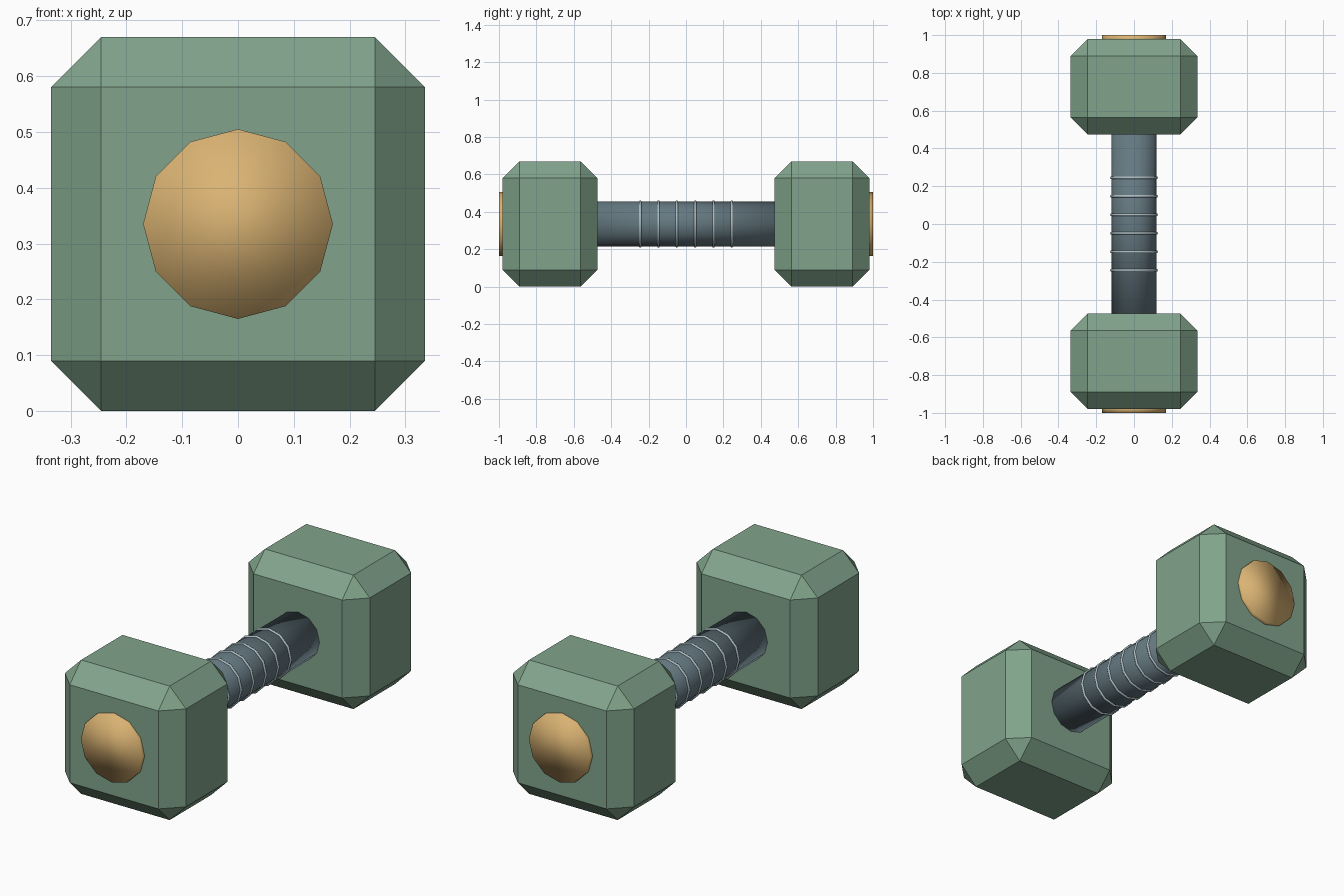
import bpy
from math import pi

if "Cube" in bpy.data.objects:
    bpy.data.objects.remove(bpy.data.objects["Cube"])

CZ = 0.335  # height of the bar axis


def material(name, rgb):
    m = bpy.data.materials.new(name)
    m.diffuse_color = (*rgb, 1)
    m.use_nodes = True
    m.node_tree.nodes["Principled BSDF"].inputs["Base Color"].default_value = m.diffuse_color
    return m


GREEN = material("green_paint", (0.22, 0.37, 0.26))
STEEL = material("dark_steel", (0.13, 0.19, 0.22))
LIGHT = material("light_steel", (0.42, 0.52, 0.56))
BRASS = material("brass", (0.70, 0.45, 0.17))


def finish(name, mat, smooth=False):
    ob = bpy.context.object
    ob.name = name
    ob.data.materials.append(mat)
    if smooth:
        bpy.ops.object.shade_smooth()
    return ob


def cylinder(name, radius, y0, y1, mat):
    bpy.ops.mesh.primitive_cylinder_add(
        vertices=12, radius=radius, depth=y1 - y0,
        location=(0, (y0 + y1) / 2, CZ), rotation=(pi / 2, 0, 0))
    return finish(name, mat, True)


# Handle bar
cylinder("handle", 0.12, -0.5, 0.5, STEEL)

# Grip rings
for i in range(6):
    bpy.ops.mesh.primitive_torus_add(
        major_segments=12, minor_segments=6, major_radius=0.12, minor_radius=0.007,
        location=(0, -0.245 + i * 0.098, CZ), rotation=(pi / 2, 0, 0))
    finish(f"grip_ring_{i + 1}", LIGHT, True)

# Chamfered weights with end caps
for side, s in (("front", -1), ("back", 1)):
    bpy.ops.mesh.primitive_cube_add(size=1, location=(0, s * 0.7265, CZ))
    bpy.context.object.scale = (0.67, 0.507, 0.67)
    bpy.ops.object.transform_apply(location=False, rotation=False, scale=True)
    weight = finish(f"{side}_weight", GREEN)
    bevel = weight.modifiers.new("chamfer", 'BEVEL')
    bevel.width = 0.09
    bevel.segments = 1
    y0, y1 = sorted((s * 0.96, s * 1.0))
    cylinder(f"{side}_end_cap", 0.17, y0, y1, BRASS)
